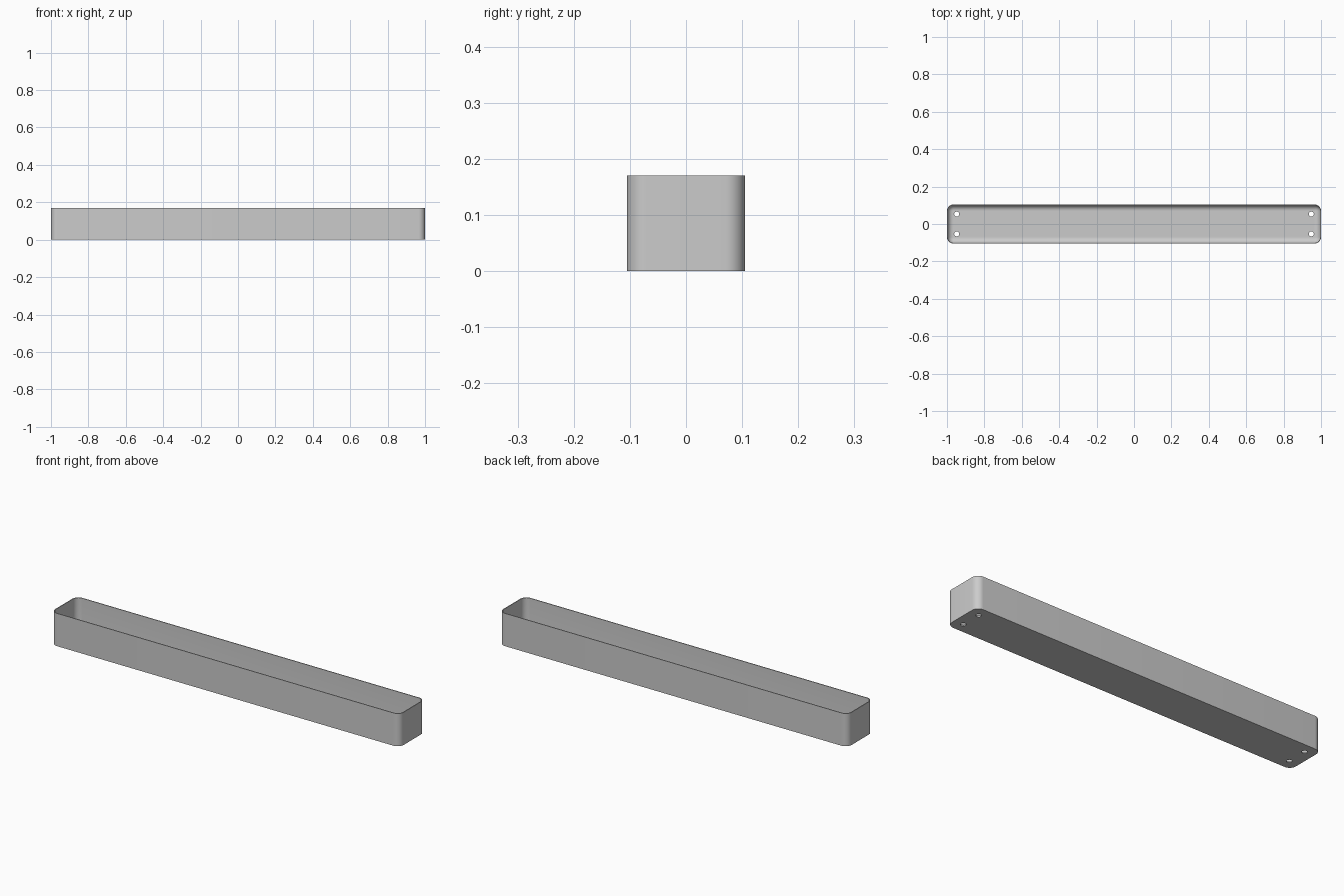
import bpy, bmesh, math
from mathutils import Matrix

HX, HY, H = 1.0, 0.105, 0.17      # half length, half width, height
R, WALL, FLOOR, FILLET = 0.035, 0.004, 0.006, 0.03
SEG = 10

cube = bpy.data.objects.get("Cube")
if cube:
    bpy.data.objects.remove(cube, do_unlink=True)

# Material
mat = bpy.data.materials.new("plain grey")
mat.use_nodes = True
grey = (0.6, 0.6, 0.6, 1)
mat.diffuse_color = grey
mat.node_tree.nodes["Principled BSDF"].inputs["Base Color"].default_value = grey


def ring(bm, inset, z):
    """Rounded rectangle of vertices, moved in from the outer wall."""
    r = R - inset
    verts = []
    for k, (sx, sy) in enumerate([(1, 1), (-1, 1), (-1, -1), (1, -1)]):
        for i in range(SEG + 1):
            a = (k + i / SEG) * math.pi / 2
            verts.append(bm.verts.new((sx * (HX - R) + r * math.cos(a),
                                       sy * (HY - R) + r * math.sin(a), z)))
    return verts


# Trough: outer wall, rim, inner wall and inner fillet down to the floor
profile = [(0, 0), (0, H), (WALL, H)]
for i in range(SEG + 1):
    a = i / SEG * math.pi / 2
    profile.append((WALL + FILLET * (1 - math.cos(a)),
                    FLOOR + FILLET * (1 - math.sin(a))))
bm = bmesh.new()
rings = [ring(bm, d, z) for d, z in profile]
for lo, hi in zip(rings, rings[1:]):
    n = len(lo)
    for i in range(n):
        j = (i + 1) % n
        bm.faces.new((lo[i], lo[j], hi[j], hi[i]))
bm.faces.new(reversed(rings[0]))
bm.faces.new(rings[-1])
mesh = bpy.data.meshes.new("trough")
bm.to_mesh(mesh)
bm.free()
mesh.materials.append(mat)
trough = bpy.data.objects.new("trough", mesh)
bpy.context.collection.objects.link(trough)

# Drain holes near the four corners
bm = bmesh.new()
for sx in (-1, 1):
    for sy in (-1, 1):
        bmesh.ops.create_cone(bm, cap_ends=True, segments=24, radius1=0.0135,
                              radius2=0.0135, depth=0.06,
                              matrix=Matrix.Translation((sx * 0.948, sy * 0.053, 0)))
cut_mesh = bpy.data.meshes.new("drain_hole_cutter")
bm.to_mesh(cut_mesh)
bm.free()
cut_mesh.materials.append(mat)
cutter = bpy.data.objects.new("drain_hole_cutter", cut_mesh)
cutter.hide_render = True
bpy.context.collection.objects.link(cutter)

mod = trough.modifiers.new("drain holes", 'BOOLEAN')
mod.operation = 'DIFFERENCE'
mod.solver = 'EXACT'
mod.object = cutter
bpy.ops.object.select_all(action='DESELECT')
trough.select_set(True)
bpy.context.view_layer.objects.active = trough
bpy.ops.object.modifier_apply(modifier=mod.name)
bpy.data.objects.remove(cutter, do_unlink=True)
bpy.ops.object.shade_smooth_by_angle(angle=math.radians(35))
